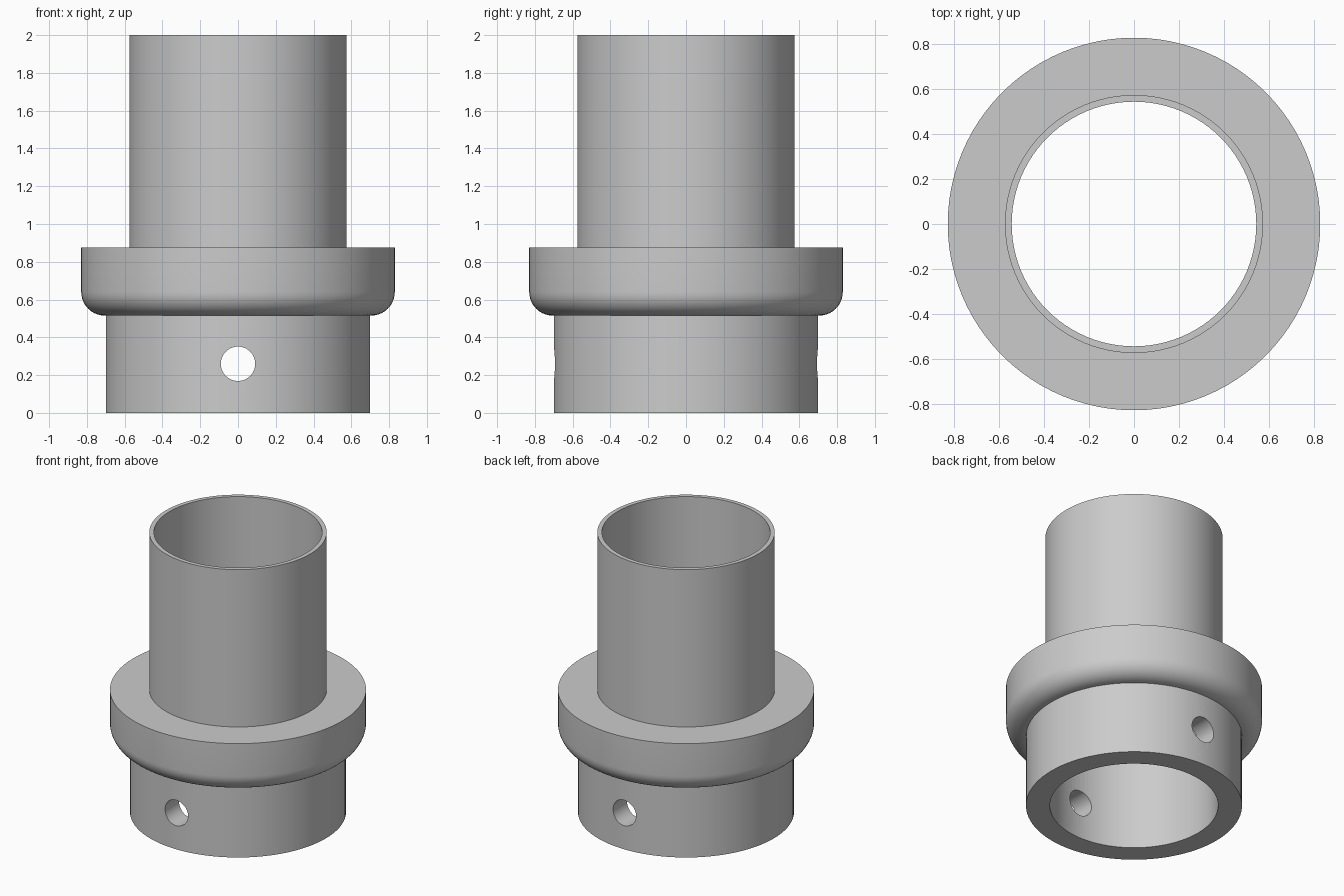
import bpy, bmesh, math

SEGMENTS = 96
BORE, TUBE, COLLAR, FLANGE = 0.545, 0.575, 0.70, 0.83
FLANGE_BOTTOM, FLANGE_TOP, HEIGHT = 0.515, 0.875, 2.0
FILLET = 0.125
HOLE_RADIUS, HOLE_Z = 0.091, 0.26

cube = bpy.data.objects.get("Cube")
if cube:
    bpy.data.objects.remove(cube, do_unlink=True)

grey = bpy.data.materials.new("plain_grey")
grey.use_nodes = True
colour = (0.6, 0.6, 0.6, 1)
grey.diffuse_color = colour
grey.node_tree.nodes["Principled BSDF"].inputs["Base Color"].default_value = colour


def lathe(name, profile):
    """Revolve a closed (radius, z) profile around the z axis."""
    bm = bmesh.new()
    rings = []
    for i in range(SEGMENTS):
        a = math.tau * i / SEGMENTS
        rings.append([bm.verts.new((r * math.cos(a), r * math.sin(a), z)) for r, z in profile])
    n = len(profile)
    for i, ring in enumerate(rings):
        nxt = rings[(i + 1) % SEGMENTS]
        for j in range(n):
            k = (j + 1) % n
            bm.faces.new((ring[j], nxt[j], nxt[k], ring[k]))
    bmesh.ops.recalc_face_normals(bm, faces=bm.faces)
    mesh = bpy.data.meshes.new(name)
    bm.to_mesh(mesh)
    bm.free()
    mesh.materials.append(grey)
    obj = bpy.data.objects.new(name, mesh)
    bpy.context.collection.objects.link(obj)
    return obj


# Rounded lower edge of the flange
fillet = [(FLANGE - FILLET + FILLET * math.sin(t), FLANGE_BOTTOM + FILLET - FILLET * math.cos(t))
          for t in (math.pi / 2 * i / 10 for i in range(11))]

# Hollow body: collar, flange and upper tube in one turned piece
body = lathe("flanged_sleeve", [
    (BORE, 0), (COLLAR, 0), (COLLAR, FLANGE_BOTTOM), *fillet,
    (FLANGE, FLANGE_TOP), (TUBE, FLANGE_TOP), (TUBE, HEIGHT), (BORE, HEIGHT)])

# Cross hole through the front and back of the collar
bpy.ops.mesh.primitive_cylinder_add(vertices=48, radius=HOLE_RADIUS, depth=2,
                                    location=(0, 0, HOLE_Z), rotation=(math.pi / 2, 0, 0))
cutter = bpy.context.object
cutter.name = "cross_hole_cutter"
cutter.hide_render = True
cutter.data.materials.append(grey)

bpy.ops.object.select_all(action='DESELECT')
body.select_set(True)
bpy.context.view_layer.objects.active = body
cut = body.modifiers.new("cross_hole", 'BOOLEAN')
cut.operation = 'DIFFERENCE'
cut.solver = 'EXACT'
cut.object = cutter
bpy.ops.object.modifier_apply(modifier=cut.name)
bpy.data.objects.remove(cutter, do_unlink=True)

bpy.ops.object.shade_smooth_by_angle(angle=math.radians(30))
